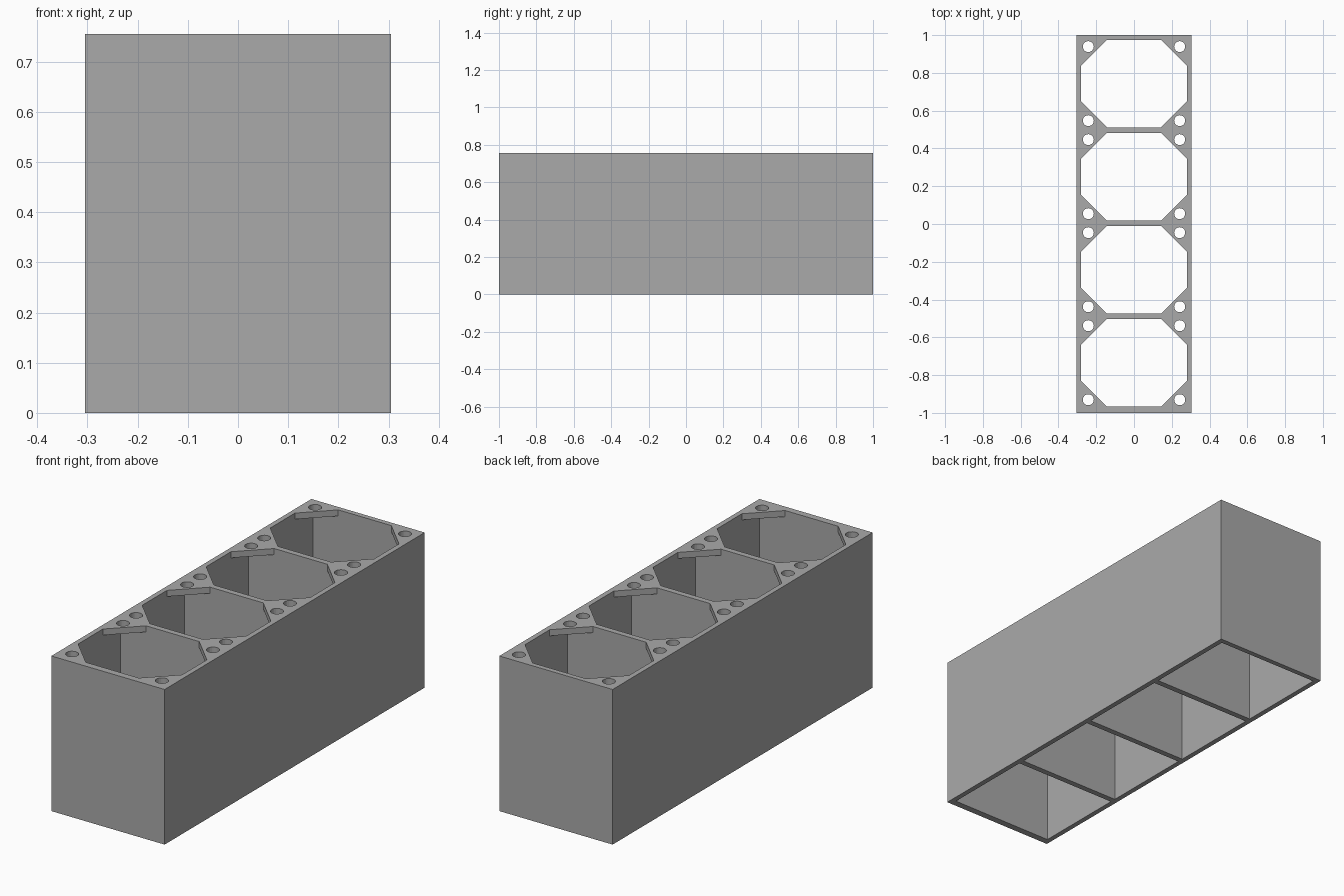
import bpy, bmesh
from math import cos, sin, tau

if "Cube" in bpy.data.objects:
    bpy.data.objects.remove(bpy.data.objects["Cube"], do_unlink=True)

HALF_W, HALF_L, HEIGHT = 0.305, 1.0, 0.755
CELL_X, CELL_Y, CHAMFER = 0.28, 0.232, 0.137
PLATE = 0.03
HOLE_X, HOLE_Y, HOLE_R = 0.242, 0.196, 0.029
CENTRES = [0.743 - 0.4925 * i for i in range(4)]


def rectangle(hx, hy, cy=0.0):
    return [(-hx, cy - hy), (hx, cy - hy), (hx, cy + hy), (-hx, cy + hy)]


def octagon(cy):
    a, b = CELL_X - CHAMFER, CELL_Y - CHAMFER
    quarter = [(CELL_X, b), (a, CELL_Y)]
    pts = quarter + [(-x, y) for x, y in reversed(quarter)]
    pts += [(-x, -y) for x, y in pts]
    return [(x, y + cy) for x, y in pts]


def circle(cx, cy, n=24):
    return [(cx + HOLE_R * cos(tau * i / n), cy + HOLE_R * sin(tau * i / n))
            for i in range(n)]


def prism(name, loops, z0, z1):
    """Fill flat outlines (inner ones become holes) and extrude upward."""
    bm = bmesh.new()
    edges = []
    for pts in loops:
        vs = [bm.verts.new((x, y, z0)) for x, y in pts]
        edges += [bm.edges.new((v, vs[i - 1])) for i, v in enumerate(vs)]
    bmesh.ops.triangle_fill(bm, edges=edges, use_beauty=True, normal=(0, 0, 1))
    new = bmesh.ops.extrude_face_region(bm, geom=bm.faces[:], use_keep_orig=True)["geom"]
    bmesh.ops.translate(bm, vec=(0, 0, z1 - z0),
                        verts=[g for g in new if isinstance(g, bmesh.types.BMVert)])
    bmesh.ops.recalc_face_normals(bm, faces=bm.faces[:])
    mesh = bpy.data.meshes.new(name)
    bm.to_mesh(mesh)
    bm.free()
    obj = bpy.data.objects.new(name, mesh)
    bpy.context.scene.collection.objects.link(obj)
    return obj


# Block pierced by octagonal openings and corner screw holes
outlines = [rectangle(HALF_W, HALF_L)]
for cy in CENTRES:
    outlines.append(octagon(cy))
    outlines += [circle(sx * HOLE_X, cy + sy * HOLE_Y)
                 for sx in (-1, 1) for sy in (-1, 1)]
housing = prism("four_cell_housing", outlines, 0, HEIGHT)

# Rectangular chambers, open below, leaving thin corner plates on top
chambers = prism("chamber_cutter", [rectangle(CELL_X, CELL_Y, cy) for cy in CENTRES],
                 -0.1, HEIGHT - PLATE)
chambers.hide_render = True
chambers.hide_viewport = False

cut = housing.modifiers.new("chambers", "BOOLEAN")
cut.operation = "DIFFERENCE"
cut.solver = "EXACT"
cut.object = chambers
bpy.context.view_layer.objects.active = housing
bpy.ops.object.modifier_apply(modifier=cut.name)
bpy.data.objects.remove(chambers, do_unlink=True)

# Single plain grey finish
grey = bpy.data.materials.new("plain grey")
grey.use_nodes = True
colour = (0.4, 0.4, 0.4, 1)
grey.diffuse_color = colour
grey.node_tree.nodes["Principled BSDF"].inputs["Base Color"].default_value = colour
housing.data.materials.clear()
housing.data.materials.append(grey)
